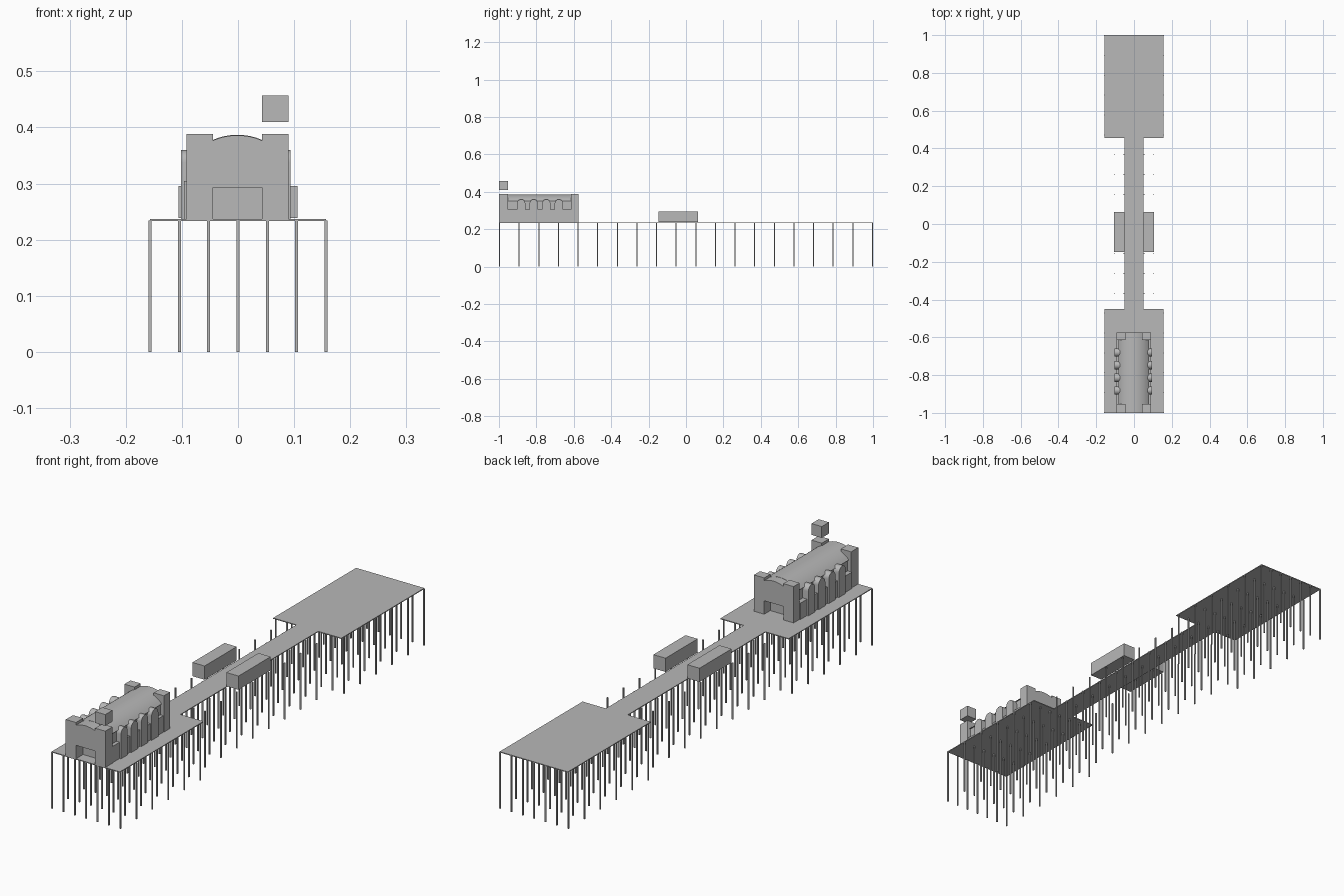
import bpy, bmesh, math

if "Cube" in bpy.data.objects:
    bpy.data.objects.remove(bpy.data.objects["Cube"])

# one grey for the whole model
grey = bpy.data.materials.new("plain_grey")
grey.diffuse_color = (0.48, 0.48, 0.48, 1)
grey.use_nodes = True
grey.node_tree.nodes["Principled BSDF"].inputs["Base Color"].default_value = grey.diffuse_color


def finish(bm, name):
    bmesh.ops.recalc_face_normals(bm, faces=bm.faces)
    me = bpy.data.meshes.new(name)
    bm.to_mesh(me)
    bm.free()
    me.materials.append(grey)
    ob = bpy.data.objects.new(name, me)
    bpy.context.collection.objects.link(ob)
    return ob


def add_box(bm, x0, x1, y0, y1, z0, z1):
    vs = bmesh.ops.create_cube(bm, size=1)["verts"]
    for v in vs:
        v.co.x = x1 if v.co.x > 0 else x0
        v.co.y = y1 if v.co.y > 0 else y0
        v.co.z = z1 if v.co.z > 0 else z0


def box(name, *dims):
    bm = bmesh.new()
    add_box(bm, *dims)
    return finish(bm, name)


def prism(name, pts, vec):
    """Extrude a closed outline of 3D points along vec."""
    bm = bmesh.new()
    f = bm.faces.new([bm.verts.new(p) for p in pts])
    r = bmesh.ops.extrude_face_region(bm, geom=[f])
    vs = [g for g in r["geom"] if isinstance(g, bmesh.types.BMVert)]
    bmesh.ops.translate(bm, verts=vs, vec=vec)
    return finish(bm, name)


def smooth(ob):
    bpy.ops.object.select_all(action='DESELECT')
    ob.select_set(True)
    bpy.context.view_layer.objects.active = ob
    bpy.ops.object.shade_smooth_by_angle(angle=math.radians(30))


TOP = 0.237

# deck: wide ends joined by a narrow walkway
half = [(0.157, -1), (0.157, -0.45), (0.05, -0.45),
        (0.05, 0.455), (0.157, 0.455), (0.157, 1)]
outline = half + [(-x, y) for x, y in reversed(half)]
prism("deck", [(x, y, 0.2335) for x, y in outline], (0, 0, TOP - 0.2335))

# piles on a regular grid, fewer columns under the walkway
bm = bmesh.new()
r = 0.0026
for j in range(20):
    y = -0.997 + j * 1.994 / 19
    cols = 3 if (y < -0.45 or y > 0.455) else 2
    for i in range(-cols, cols + 1):
        x = i * 0.0523
        add_box(bm, x - r, x + r, y - r, y + r, 0, 0.2345)
finish(bm, "piles")

# kiosks either side of the walkway
for side, s in (("right", 1), ("left", -1)):
    a, b = sorted((s * 0.05, s * 0.106))
    box("kiosk_" + side, a, b, -0.148, 0.063, 0.239, 0.296)

# hall extents
Y0, Y1 = -1.0, -0.575
YA, YB = -0.953, -0.615
CX = -0.001
R = 0.11


def roof_z(x):
    return 0.387 - R + math.sqrt(R * R - x * x)


# hall core with curved roof
N = 20
W = 0.081
arc = [(W - 2 * W * i / N) for i in range(N + 1)]
core = [(CX + 0.075, TOP), (CX + 0.075, 0.352)]
core += [(CX + x, roof_z(x)) for x in arc]
core += [(CX - 0.075, 0.352), (CX - 0.075, TOP)]
smooth(prism("hall_roof_and_core", [(x, YA, z) for x, z in core], (0, YB - YA, 0)))

# end walls with doorway recess and arched top
D = 0.044
arch = [D - 2 * D * i / 12 for i in range(13)]
wall = [(CX + D, 0.293)] + [(CX + x, roof_z(x) - 0.001) for x in arch] + [(CX - D, 0.293)]
for name, a, b in (("front", Y0, YA), ("back", YB, Y1)):
    smooth(prism(name + "_end_wall", [(x, a, z) for x, z in wall], (0, b - a, 0)))
    # corner towers beside the doorway
    for side, x0, x1 in (("left", -0.092, -0.045), ("right", 0.043, 0.09)):
        box(f"{name}_{side}_tower", x0, x1, a, b, TOP, 0.388)

# raised block above the front right tower
box("floating_tower_block", 0.043, 0.09, -1.0, -0.953, 0.41, 0.457)

# side aisles and arched window bays
for side, s, out in (("right", 1, 0.094), ("left", -1, 0.102)):
    a, b = sorted((s * 0.07, s * (out - 0.006)))
    box("aisle_wall_" + side, a, b, YA, YB, TOP, 0.305)
    for k in range(4):
        yc = -0.881 + k * 0.067
        hw, spring = 0.022, 0.338
        pts = [(yc + hw, TOP)]
        pts += [(yc + hw * math.cos(math.pi * i / 12),
                 spring + hw * math.sin(math.pi * i / 12)) for i in range(13)]
        pts += [(yc - hw, TOP)]
        smooth(prism(f"arched_bay_{side}_{k + 1}",
                     [(s * 0.055, y, z) for y, z in pts], (s * (out - 0.055), 0, 0)))
